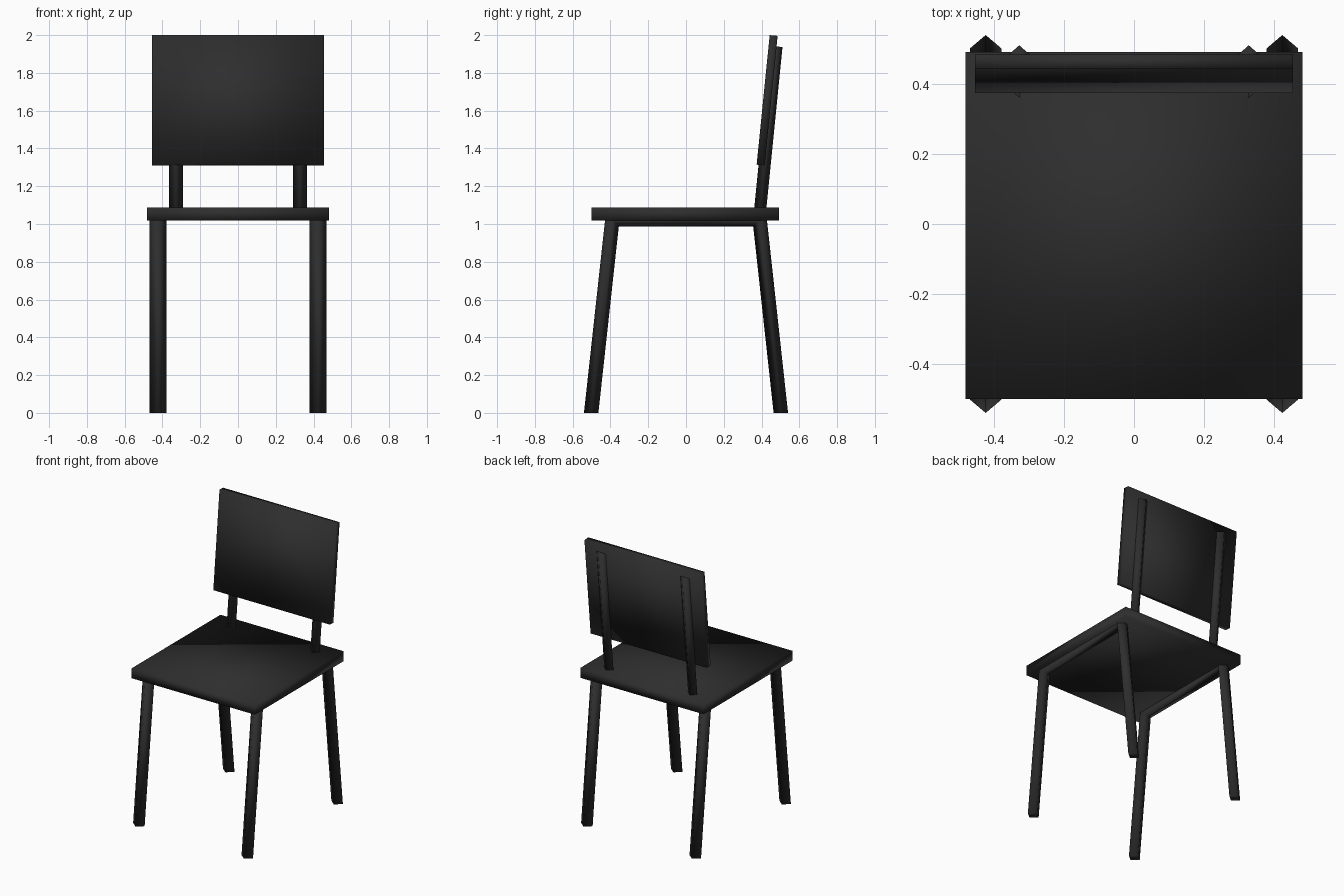
import bpy
import bmesh
from mathutils import Vector

if "Cube" in bpy.data.objects:
    bpy.data.objects.remove(bpy.data.objects["Cube"])

black = bpy.data.materials.new("soft black")
black.diffuse_color = (0.027, 0.027, 0.027, 1)
black.use_nodes = True
black.node_tree.nodes["Principled BSDF"].inputs["Base Color"].default_value = black.diffuse_color


def make_object(name, rings):
    """Skin a list of equal vertex rings into a closed, smooth shaded solid."""
    bm = bmesh.new()
    loops = [[bm.verts.new(p) for p in ring] for ring in rings]
    n = len(loops[0])
    for a, b in zip(loops, loops[1:]):
        for i in range(n):
            j = (i + 1) % n
            bm.faces.new((a[i], a[j], b[j], b[i]))
    bm.faces.new(loops[0])
    bm.faces.new(loops[-1])
    bmesh.ops.recalc_face_normals(bm, faces=bm.faces)
    for f in bm.faces:
        f.smooth = True
    mesh = bpy.data.meshes.new(name)
    bm.to_mesh(mesh)
    bm.free()
    mesh.materials.append(black)
    obj = bpy.data.objects.new(name, mesh)
    bpy.context.collection.objects.link(obj)
    return obj


def slab(name, half_width, profile):
    """Extrude a (y, z) profile across x."""
    return make_object(name, [[(x, y, z) for y, z in profile]
                              for x in (-half_width, half_width)])


def diamond_bar(name, x, path, half_x, half_d, flat_ends=False):
    """Sweep a diamond section along a (y, z) path with mitred corners."""
    pts = [Vector(p) for p in path]
    normals = []
    for a, b in zip(pts, pts[1:]):
        d = (b - a).normalized()
        normals.append(Vector((-d.y, d.x)))
    rings = []
    for i, p in enumerate(pts):
        n1 = normals[max(i - 1, 0)]
        n2 = normals[min(i, len(normals) - 1)]
        off = (n1 + n2) / (1 + n1.dot(n2)) * half_d
        if flat_ends and i in (0, len(pts) - 1):
            off = Vector((half_d / n1.x, 0))   # cut level with the floor
        q, r = p + off, p - off
        rings.append([(x + half_x, p.x, p.y), (x, q.x, q.y),
                      (x - half_x, p.x, p.y), (x, r.x, r.y)])
    return make_object(name, rings)


# Seat board and leaning backrest panel
slab("seat", 0.482, [(-0.5, 1.018), (0.492, 1.018), (0.492, 1.088), (-0.5, 1.088)])
slab("backrest", 0.455, [(0.374, 1.314), (0.443, 2.0), (0.485, 1.996), (0.416, 1.31)])

for side, s in (("left", -1), ("right", 1)):
    # Front leg, under-seat rail and back leg as one bent bar
    diamond_bar(side + "_leg_frame", s * 0.424,
                [(-0.502, 0), (-0.39, 1.024), (0.39, 1.024), (0.502, 0)],
                0.045, 0.038, flat_ends=True)
    # Backrest support post
    diamond_bar(side + "_back_post", s * 0.328,
                [(0.39, 1.05), (0.479, 1.94)], 0.036, 0.032)
